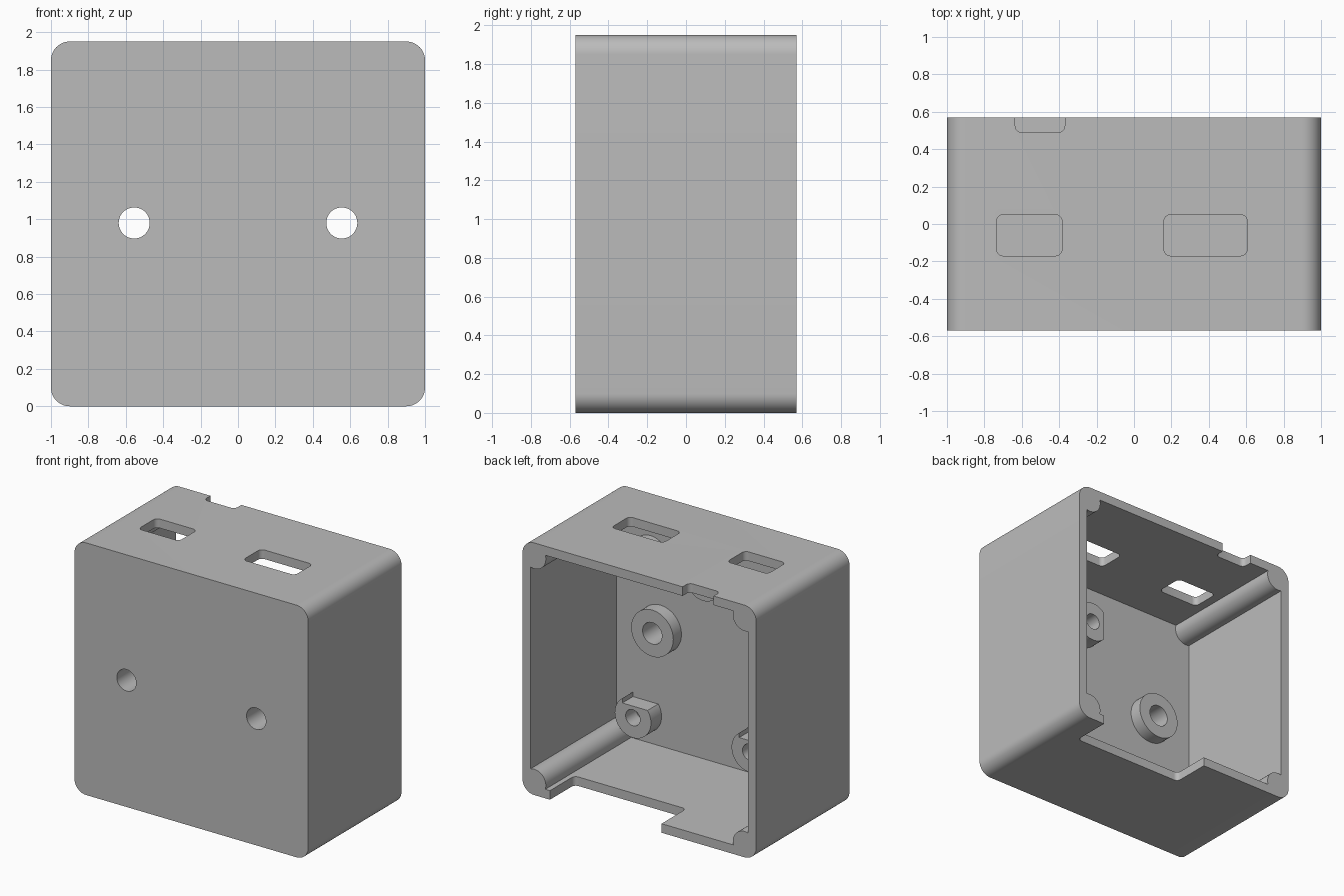
import bpy, bmesh
from math import cos, sin, radians, asin, degrees

cube = bpy.data.objects.get("Cube")
if cube:
    bpy.data.objects.remove(cube, do_unlink=True)

W, H, D = 1.0, 1.95, 0.57        # half width, height, half depth
WALL, FLOOR, R = 0.07, -0.48, 0.1

grey = bpy.data.materials.new("grey plastic")
grey.use_nodes = True
colour = (0.5, 0.5, 0.5, 1)
grey.diffuse_color = colour
grey.node_tree.nodes["Principled BSDF"].inputs["Base Color"].default_value = colour


def rounded(u0, u1, v0, v1, r, a0=-90, a1=0, steps=12):
    """Rectangle profile with an arc in each corner, swept from a0 to a1."""
    corners = [(u1 - r, v0 + r), (u1 - r, v1 - r), (u0 + r, v1 - r), (u0 + r, v0 + r)]
    points = []
    for i, (u, v) in enumerate(corners):
        for k in range(steps + 1):
            a = radians(a0 + (a1 - a0) * k / steps + 90 * i)
            points.append((u + r * cos(a), v + r * sin(a)))
    return points


def circle(u, v, r, n=48):
    return [(u + r * cos(radians(360 * k / n)), v + r * sin(radians(360 * k / n)))
            for k in range(n)]


def prism(name, profile, axis, lo, hi):
    """Extrude a profile along y (profile in x, z) or z (profile in x, y)."""
    bm = bmesh.new()
    place = (lambda u, v, t: (u, t, v)) if axis == "y" else (lambda u, v, t: (u, v, t))
    a = [bm.verts.new(place(u, v, lo)) for u, v in profile]
    b = [bm.verts.new(place(u, v, hi)) for u, v in profile]
    bm.faces.new(a)
    bm.faces.new(b)
    for i in range(len(a)):
        j = (i + 1) % len(a)
        bm.faces.new((a[i], a[j], b[j], b[i]))
    bmesh.ops.recalc_face_normals(bm, faces=bm.faces)
    mesh = bpy.data.meshes.new(name)
    bm.to_mesh(mesh)
    bm.free()
    mesh.materials.append(grey)
    ob = bpy.data.objects.new(name, mesh)
    bpy.context.collection.objects.link(ob)
    return ob


def combine(target, tool, operation="DIFFERENCE"):
    """Apply a boolean and discard the tool."""
    bpy.ops.object.select_all(action="DESELECT")
    bpy.context.view_layer.objects.active = target
    target.select_set(True)
    mod = target.modifiers.new("boolean", "BOOLEAN")
    mod.operation, mod.solver, mod.object = operation, "EXACT", tool
    bpy.ops.object.modifier_apply(modifier=mod.name)
    bpy.data.objects.remove(tool, do_unlink=True)


# Box with a cavity open at the back, leaving a round rib in each corner
box = prism("enclosure_box", rounded(-W, W, 0, H, R), "y", -D, D)
bite = degrees(asin((R - WALL) / R))
cavity = rounded(-W, W, 0, H, R, 180 + bite, 90 - bite)
combine(box, prism("cavity_cutter", cavity, "y", FLOOR, D + 0.2))

# Wall screw bosses with holes through the front
for x in (-0.555, 0.555):
    combine(box, prism("screw_boss", circle(x, 0.98, 0.18), "y", FLOOR - 0.04, -0.38), "UNION")
    combine(box, prism("screw_hole", circle(x, 0.98, 0.083), "y", -D - 0.1, 0))

# Board posts: centre, and the region trimmed away (x0, x1, z0, z1 offsets)
top_trim, side_trim = (-0.3, 0.09, 0.09, 0.3), (-0.3, -0.105, -0.3, 0.3)
for x, z, trim in ((0.70, 0.30, top_trim), (-0.30, 0.30, top_trim),
                   (0.10, 1.52, side_trim), (0.64, 1.52, None)):
    post = prism("board_post", circle(x, z, 0.155), "y", FLOOR - 0.04, -0.35)
    if trim:
        u0, u1, v0, v1 = trim
        area = [(x + u0, z + v0), (x + u1, z + v0), (x + u1, z + v1), (x + u0, z + v1)]
        combine(post, prism("post_trim", area, "y", FLOOR, 0))
    combine(box, post, "UNION")
    combine(box, prism("post_hole", circle(x, z, 0.062), "y", FLOOR, 0))

# Connector slots and rear cable notch in the top wall
for x0, x1, y0, y1 in ((-0.735, -0.385, -0.17, 0.05), (0.16, 0.605, -0.17, 0.05),
                       (-0.635, -0.37, 0.49, 0.8)):
    combine(box, prism("top_slot", rounded(x0, x1, y0, y1, 0.035, steps=6),
                       "z", H - 0.09, H + 0.1))

# Wide rear notch in the bottom wall
combine(box, prism("bottom_notch", rounded(-0.19, 0.765, 0.27, 0.8, 0.035, steps=6),
                   "z", -0.1, 0.09))

bpy.ops.object.select_all(action="DESELECT")
box.select_set(True)
bpy.context.view_layer.objects.active = box
bpy.ops.object.shade_smooth_by_angle(angle=radians(30))
